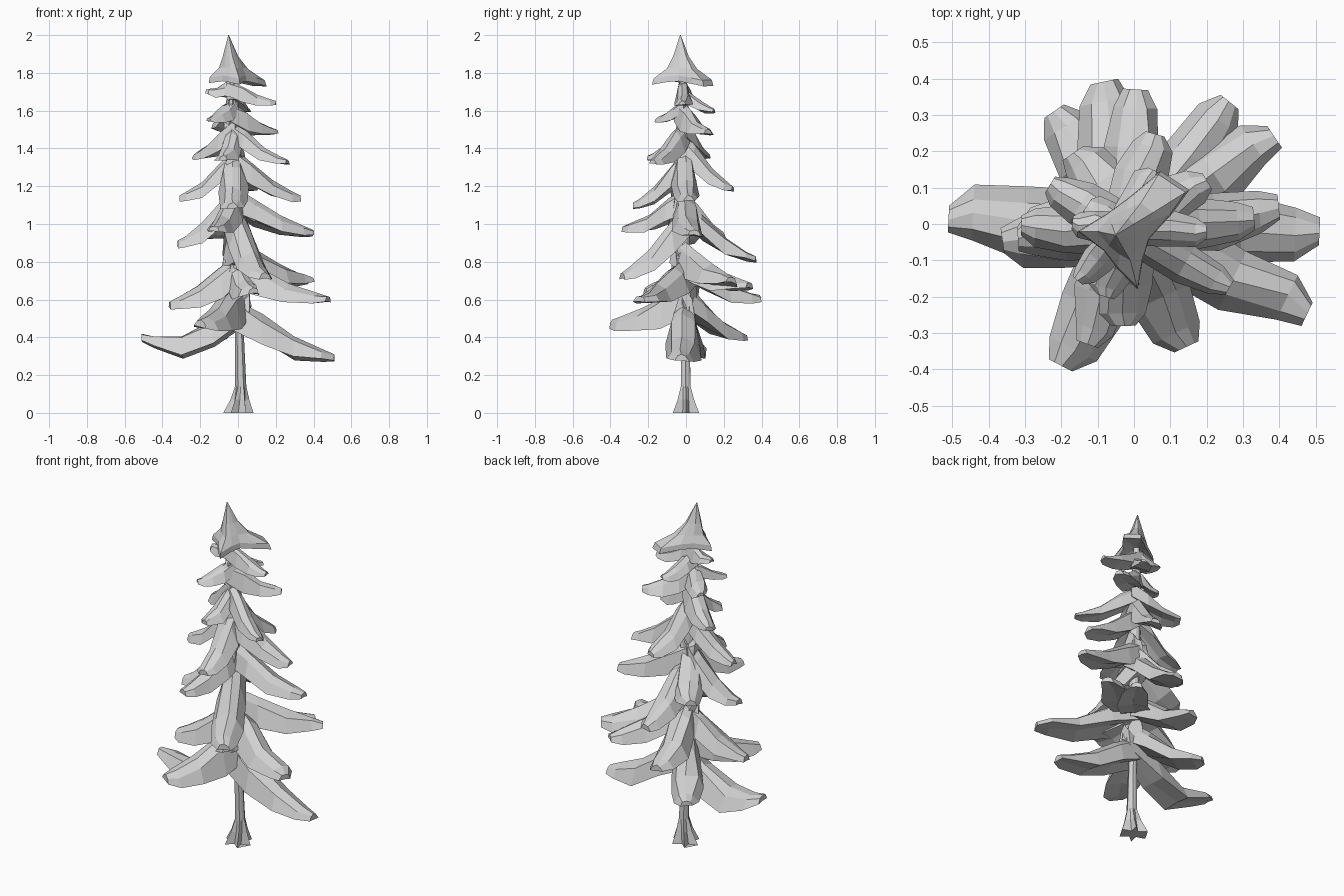
import bpy, bmesh, random
from math import sin, cos, pi, radians
from mathutils import Vector

random.seed(7)
cube = bpy.data.objects.get("Cube")
if cube:
    bpy.data.objects.remove(cube, do_unlink=True)

# One plain grey for the whole tree
grey = bpy.data.materials.new("plain_grey")
grey.use_nodes = True
colour = (0.64, 0.64, 0.64, 1)
grey.diffuse_color = colour
grey.node_tree.nodes["Principled BSDF"].inputs["Base Color"].default_value = colour


def loft(name, rings):
    """Skin a closed flat-shaded solid over rings of equal length."""
    bm = bmesh.new()
    loops = [[bm.verts.new(p) for p in ring] for ring in rings]
    n = len(loops[0])
    for low, high in zip(loops, loops[1:]):
        for i in range(n):
            j = (i + 1) % n
            bm.faces.new((low[i], low[j], high[j], high[i]))
    bm.faces.new(loops[0])
    bm.faces.new(loops[-1])
    bmesh.ops.triangulate(bm, faces=[f for f in bm.faces if len(f.verts) > 4])
    bmesh.ops.recalc_face_normals(bm, faces=bm.faces)
    mesh = bpy.data.meshes.new(name)
    bm.to_mesh(mesh)
    bm.free()
    mesh.materials.append(grey)
    obj = bpy.data.objects.new(name, mesh)
    bpy.context.collection.objects.link(obj)
    return obj


def axis(z):
    """Centre of the slightly leaning trunk at height z."""
    return Vector((0.02 - 0.03 * z, -0.01 * z, z))


# Trunk with a flared foot
def trunk_ring(z, radius, flare=0.0):
    ring = []
    for i in range(12):
        a = 2 * pi * i / 12
        r = radius + (flare if i % 2 == 0 else 0)
        ring.append(axis(z) + Vector((r * cos(a) - flare * 0.4, r * sin(a), 0)))
    return ring


loft("trunk", [trunk_ring(0, 0.035, 0.045), trunk_ring(0.07, 0.03, 0.02),
               trunk_ring(0.14, 0.026, 0.004), trunk_ring(0.5, 0.022),
               trunk_ring(1.2, 0.03), trunk_ring(1.85, 0.015)])

# Branch stations: distance out, height, width, thickness
STATIONS = [(-0.12, 1.05, 0.6, 2.1), (0.25, 0.68, 0.95, 1.9), (0.58, 0.3, 1.0, 1.35),
            (0.87, 0.08, 0.75, 0.75), (1.0, 0.0, 0.4, 0.45)]
# Hooded section: ridge, shoulders, lower edges and hollow belly
SECTION = [(0, 0), (0.3, -0.1), (0.5, -0.42), (0, -0.38), (-0.5, -0.42), (-0.3, -0.1)]


def branch(name, x, y, z, rise, width, curl=0.0):
    tip = Vector((x, y, z))
    root = axis(z + rise)
    out = Vector((tip.x - root.x, tip.y - root.y, 0))
    side = Vector((-out.y, out.x, 0)).normalized()
    tilt = random.uniform(-0.2, 0.2)
    rings = []
    for t, h, w, d in STATIONS:
        centre = root + out * t
        centre.z = z + rise * h - curl * sin(pi * max(t, 0))
        sway = random.uniform(-0.08, 0.08) * width * t
        ring = []
        for u, v in SECTION:
            u += random.uniform(-0.06, 0.06)
            v += random.uniform(-0.05, 0.05)
            p = centre + side * (u * w * width + sway)
            p.z += v * d * width + u * tilt * w * width
            ring.append(p)
        rings.append(ring)
    return loft(name, rings)


# Tip position, rise to the trunk, width, and optional upward curl
TIERS = {
    "bottom": [(0.51, -0.03, 0.31, 0.31, 0.19), (-0.51, 0.02, 0.42, 0.22, 0.19, 0.08),
               (-0.2, -0.39, 0.49, 0.2, 0.19), (-0.22, 0.31, 0.42, 0.28, 0.18)],
    "lower": [(0.48, -0.24, 0.62, 0.22, 0.18), (0.38, 0.25, 0.72, 0.2, 0.18),
              (0.27, 0.33, 0.69, 0.2, 0.17), (-0.09, 0.39, 0.62, 0.26, 0.18),
              (-0.36, -0.06, 0.59, 0.28, 0.18), (0.07, -0.22, 0.66, 0.17, 0.16)],
    "middle": [(0.14, -0.34, 0.74, 0.38, 0.18), (0.01, 0.37, 0.83, 0.33, 0.16),
               (0.4, 0.03, 0.97, 0.25, 0.17), (-0.32, -0.03, 0.91, 0.32, 0.17),
               (-0.13, -0.33, 0.99, 0.2, 0.15), (-0.16, 0.2, 0.95, 0.25, 0.16)],
    "upper": [(0.33, 0.02, 1.15, 0.28, 0.15), (-0.31, -0.01, 1.15, 0.26, 0.14),
              (-0.02, -0.28, 1.11, 0.3, 0.16), (0.05, 0.25, 1.2, 0.3, 0.15),
              (0.26, -0.18, 1.34, 0.21, 0.12), (-0.23, 0.11, 1.37, 0.19, 0.13),
              (-0.08, -0.2, 1.36, 0.18, 0.12)],
    "crown": [(0.2, 0.12, 1.5, 0.15, 0.13), (-0.15, -0.16, 1.56, 0.11, 0.09),
              (-0.13, 0.05, 1.52, 0.15, 0.11), (0.05, 0.15, 1.61, 0.12, 0.09),
              (0.2, -0.02, 1.65, 0.12, 0.1), (-0.17, 0.0, 1.71, 0.05, 0.09)],
}
for tier, rows in TIERS.items():
    for number, row in enumerate(rows, 1):
        branch(f"{tier}_branch_{number}", *row)

# Treetop: a hollow lobed skirt drawn up to a leaning point (angle, reach)
LOBES = [(20, 0.09), (32, 0.16), (58, 0.14), (80, 0.04), (130, 0.01), (180, 0.07),
         (225, 0.02), (262, 0.05), (284, 0.11), (305, 0.04), (345, 0.02)]


def top_ring(x, y, z, core, spread):
    ring = []
    for angle, reach in LOBES:
        r = core + reach * spread
        a = radians(angle)
        ring.append(Vector((x + r * cos(a), y + r * sin(a), z - 0.2 * reach * spread)))
    return ring


loft("treetop", [top_ring(-0.03, -0.02, 1.78, 0.02, 0.1),
                 top_ring(-0.03, -0.02, 1.76, 0.055, 1.0),
                 top_ring(-0.03, -0.02, 1.79, 0.055, 0.92),
                 top_ring(-0.03, -0.02, 1.83, 0.05, 0.3),
                 top_ring(-0.04, -0.025, 1.89, 0.033, 0.1),
                 top_ring(-0.05, -0.03, 2.0, 0.002, 0)])
